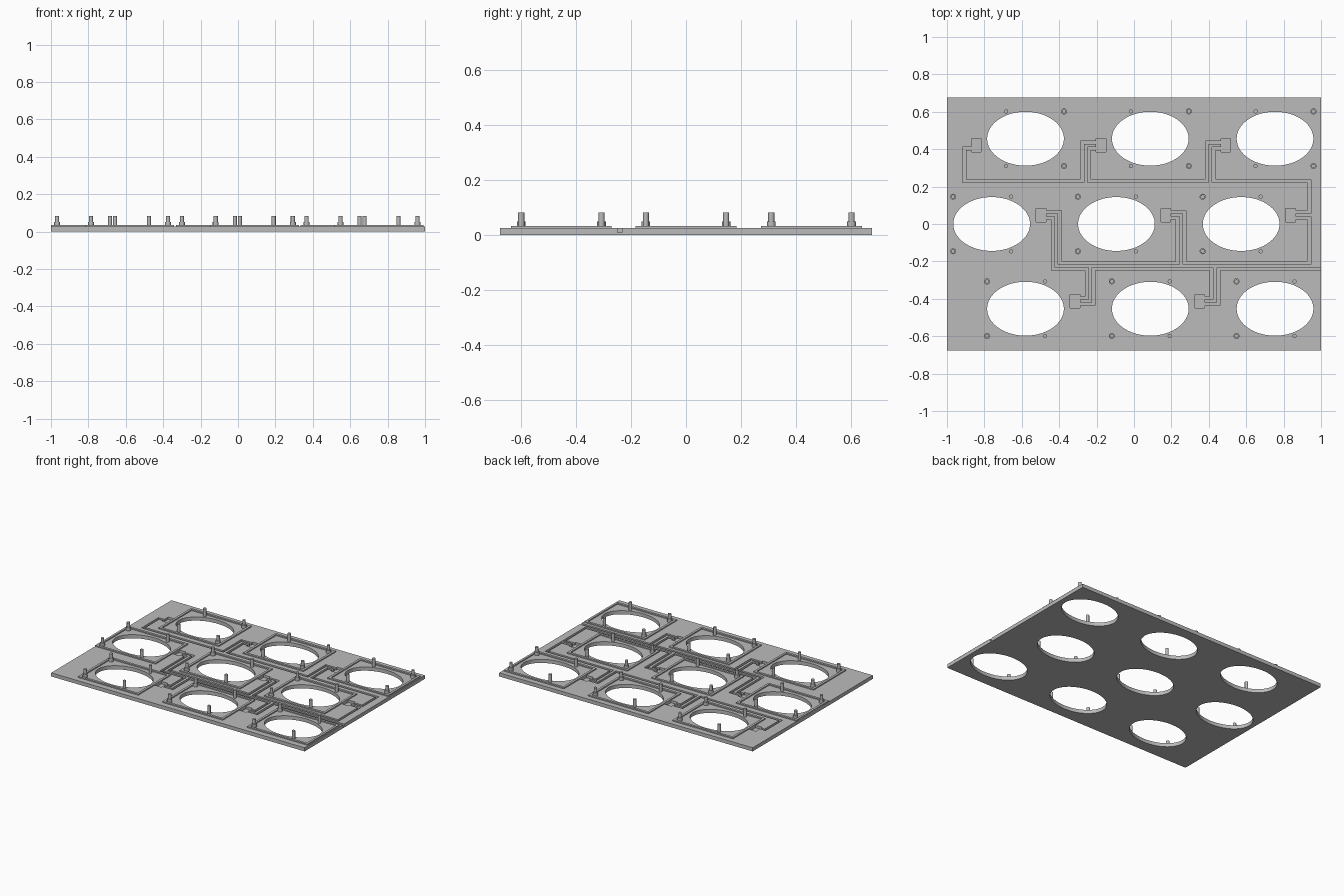
import bpy, bmesh
from mathutils import Vector

old = bpy.data.objects.get("Cube")
if old:
    bpy.data.objects.remove(old, do_unlink=True)

GREY = (0.5, 0.5, 0.5, 1)
mat = bpy.data.materials.new("plain grey")
mat.use_nodes = True
mat.diffuse_color = GREY
mat.node_tree.nodes["Principled BSDF"].inputs["Base Color"].default_value = GREY

TOP, FLOOR, RIM_TOP = 0.026, 0.009, 0.034
HALF_W, HALF_H, WALL = 0.238, 0.183, 0.016
PITCH = 0.667
NEAR, FAR, SPLIT = 0.328, 0.364, 0.016   # wire offsets from a frame centre


def finish(name, bm):
    bmesh.ops.recalc_face_normals(bm, faces=bm.faces)
    mesh = bpy.data.meshes.new(name)
    bm.to_mesh(mesh)
    bm.free()
    mesh.materials.append(mat)
    ob = bpy.data.objects.new(name, mesh)
    bpy.context.scene.collection.objects.link(ob)
    return ob


def box(bm, x0, x1, y0, y1, z0, z1):
    verts = bmesh.ops.create_cube(bm, size=1)["verts"]
    for v in verts:
        v.co = Vector((x1 if v.co.x > 0 else x0, y1 if v.co.y > 0 else y0,
                       z1 if v.co.z > 0 else z0))


def cylinder(bm, x, y, rx, ry, z0, z1, sides):
    verts = bmesh.ops.create_cone(bm, cap_ends=True, segments=sides,
                                  radius1=1, radius2=1, depth=1)["verts"]
    for v in verts:
        v.co = Vector((x + v.co.x * rx, y + v.co.y * ry, z1 if v.co.z > 0 else z0))


def ribbon(bm, points, width, z0, z1):
    """Mitred square-cornered channel along a flat path."""
    pts = [Vector(p) for p in points]
    left, right = [], []
    for i, p in enumerate(pts):
        legs = [(b - a).normalized() for a, b in zip(pts[max(i - 1, 0):i + 1], pts[max(i - 1, 0) + 1:i + 2])]
        side = sum((Vector((-d.y, d.x)) for d in legs[:2]), Vector((0, 0)))
        if len(legs) == 1:
            side = Vector((-legs[0].y, legs[0].x))
        left.append(p + side * width / 2)
        right.append(p - side * width / 2)
    face = bm.faces.new([bm.verts.new((q.x, q.y, z0)) for q in left + right[::-1]])
    new = bmesh.ops.extrude_face_region(bm, geom=[face])["geom"]
    for v in new:
        if isinstance(v, bmesh.types.BMVert):
            v.co.z = z1


# Row layout: first centre x, centre y, connector side, connector y
rows = {"back": (-0.58, 0.456, -1, 0.42),
        "middle": (-0.761, 0.0, 1, 0.048),
        "front": (-0.58, -0.453, 1, -0.412)}


def centre(row, col):
    return rows[row][0] + PITCH * col


# Wire ends: the far wire leaves the outer end of the connector, the near wire the inner
def wire(row, col, far):
    _, cy, side, sy = rows[row]
    x = centre(row, col)
    up = 1 if row != "front" else -1
    if row == "front":
        far_y, near_y = sy - SPLIT, sy + SPLIT
    else:
        far_y, near_y = sy + SPLIT, sy - SPLIT
    y = far_y if far else near_y
    return [(x + side * 0.285, y), (x + side * (FAR if far else NEAR), y)]


def link(start, lane, end):
    """Join two wire ends through a straight horizontal lane."""
    return start + [(start[-1][0], lane), (end[-1][0], lane)] + end[::-1]


BACK_LANE, MID_LANE, FRONT_LANE = 0.23, -0.209, -0.241
routes = [link(wire("back", c, False), BACK_LANE, wire("back", c + 1, True)) for c in (0, 1)]
routes.append(link(wire("back", 2, False), BACK_LANE, wire("middle", 2, True)))
last = wire("middle", 2, False)
last[1] = (centre("middle", 2) + FAR, last[1][1])
routes.append(link(last, MID_LANE, wire("middle", 1, True)))
routes.append(link(wire("middle", 1, False), MID_LANE, wire("middle", 0, True)))
routes.append(link(wire("middle", 0, False), FRONT_LANE, wire("front", 0, False)))
routes.append(link(wire("front", 0, True), FRONT_LANE, wire("front", 1, False)))
exit_wire = wire("front", 1, True)
routes.append(exit_wire + [(exit_wire[1][0], FRONT_LANE), (1.05, FRONT_LANE)])

# Base plate and its cutters
bm = bmesh.new()
box(bm, -1, 1, -0.677, 0.677, 0, TOP)
plate = finish("base_plate", bm)

ovals, sockets, channels = bmesh.new(), bmesh.new(), bmesh.new()
for path in routes:
    ribbon(channels, path, 0.017, FLOOR, 0.06)

for row, (_, cy, side, sy) in rows.items():
    for col in range(3):
        cx = centre(row, col)
        cylinder(ovals, cx, cy, 0.205, 0.144, -0.05, 0.1, 96)
        if not (row == "front" and col == 2):
            ends = sorted((cx + side * HALF_W, cx + side * 0.29))
            box(sockets, *ends, sy - 0.036, sy + 0.036, FLOOR, 0.07)

        # Raised rim around each opening
        bm = bmesh.new()
        corners = [(-1, -1), (1, -1), (1, 1), (-1, 1)]
        loops = [[bm.verts.new((cx + i * (HALF_W - w), cy + j * (HALF_H - w), z))
                  for i, j in corners]
                 for w, z in ((0, TOP), (0, RIM_TOP), (WALL, RIM_TOP), (WALL, TOP))]
        for a in range(4):
            for k in range(4):
                lo, hi = loops[a], loops[(a + 1) % 4]
                bm.faces.new((lo[k], lo[(k + 1) % 4], hi[(k + 1) % 4], hi[k]))
        finish(f"{row}_rim_{col + 1}", bm)

        # Stepped posts on one side, plain pegs on the other
        bm = bmesh.new()
        for dy in (-0.146, 0.146):
            px = cx - side * 0.206
            cylinder(bm, px, cy + dy, 0.016, 0.016, TOP, 0.05, 24)
            cylinder(bm, px, cy + dy, 0.011, 0.011, 0.05, 0.082, 24)
            cylinder(bm, cx + side * 0.104, cy + dy, 0.011, 0.011, TOP, 0.082, 24)
        pegs = finish(f"{row}_pegs_{col + 1}", bm)
        bpy.context.view_layer.objects.active = pegs
        pegs.select_set(True)
        bpy.ops.object.shade_smooth_by_angle()
        pegs.select_set(False)

# Cut the openings and wire channels, then drop the cutters
bpy.ops.object.select_all(action="DESELECT")
bpy.context.view_layer.objects.active = plate
plate.select_set(True)
for name, cut in (("oval_cutter", ovals), ("socket_cutter", sockets), ("channel_cutter", channels)):
    cutter = finish(name, cut)
    cutter.hide_render = True
    mod = plate.modifiers.new(name, "BOOLEAN")
    mod.operation, mod.solver, mod.object = "DIFFERENCE", "EXACT", cutter
    bpy.ops.object.modifier_apply(modifier=name)
    bpy.data.objects.remove(cutter, do_unlink=True)
bpy.ops.object.shade_smooth_by_angle()
